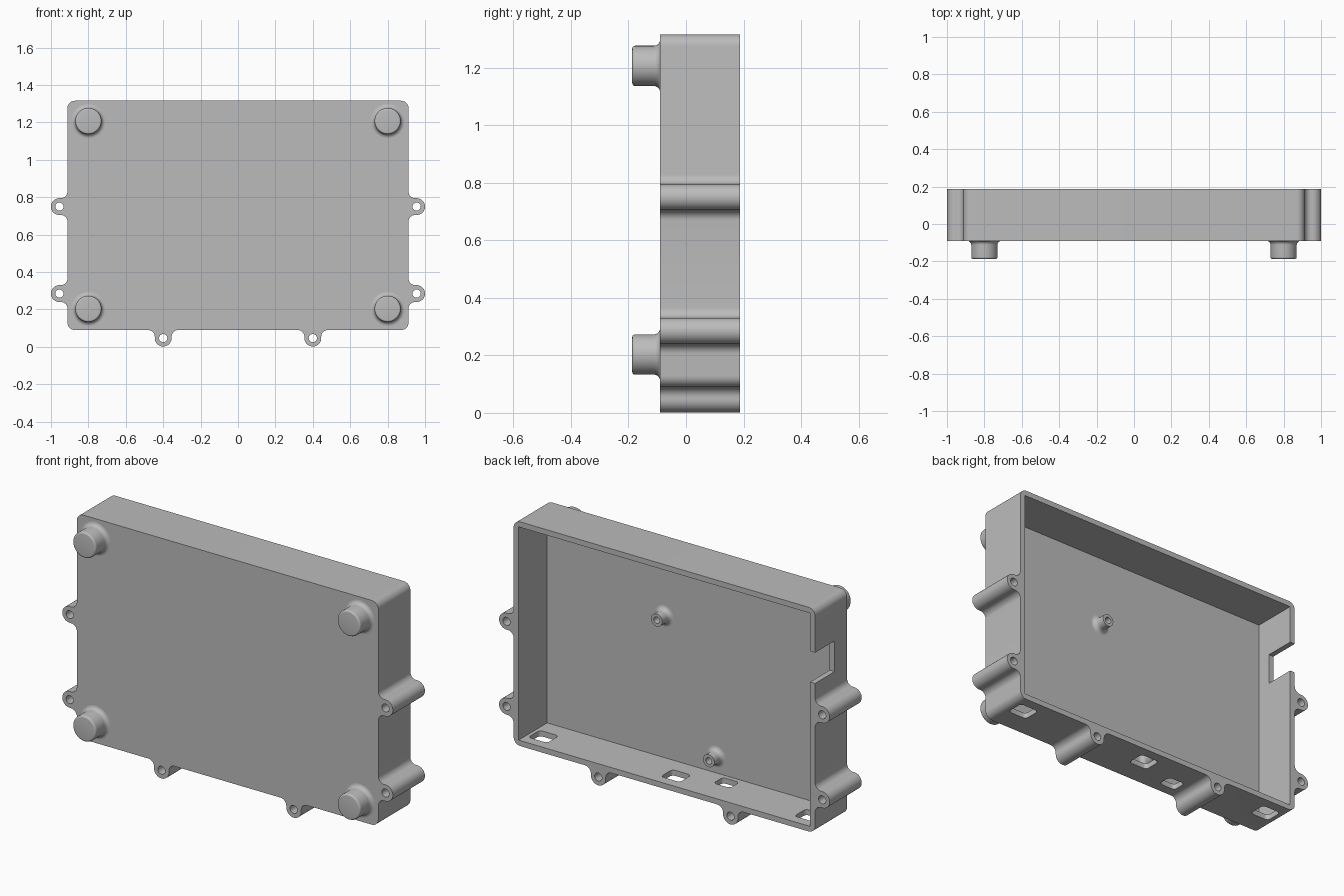
import bpy, bmesh
from math import cos, sin, radians, pi
from mathutils import Vector, Matrix

cube = bpy.data.objects.get("Cube")
if cube:
    bpy.data.objects.remove(cube, do_unlink=True)

# Main dimensions
HALF_W, Z_LOW, Z_TOP = 0.912, 0.09, 1.316
FRONT, BACK, FLOOR = -0.09, 0.187, -0.06
WALL, CORNER = 0.03, 0.04
LUG_R, LUG_OUT, LUG_FILLET, HOLE_R = 0.045, 0.043, 0.035, 0.022
SIDE_LUGS, LOW_LUGS = (0.285, 0.75), (-0.4, 0.4)

grey = bpy.data.materials.new("plain grey")
grey.use_nodes = True
grey.diffuse_color = (0.5, 0.5, 0.5, 1)
grey.node_tree.nodes["Principled BSDF"].inputs["Base Color"].default_value = (0.5, 0.5, 0.5, 1)


def finish(name, bm):
    bmesh.ops.recalc_face_normals(bm, faces=bm.faces)
    mesh = bpy.data.meshes.new(name)
    bm.to_mesh(mesh)
    bm.free()
    mesh.materials.append(grey)
    obj = bpy.data.objects.new(name, mesh)
    bpy.context.collection.objects.link(obj)
    return obj


def arc(cx, cz, r, start, end, n):
    angles = [radians(start + (end - start) * i / n) for i in range(n + 1)]
    return [Vector((cx + r * cos(a), cz + r * sin(a))) for a in angles]


def prism(name, outline, y0, y1):
    """Extrude an x-z outline along y."""
    bm = bmesh.new()
    face = bm.faces.new([bm.verts.new((p.x, y0, p.y)) for p in outline])
    new = bmesh.ops.extrude_face_region(bm, geom=[face])["geom"]
    bmesh.ops.translate(bm, vec=(0, y1 - y0, 0),
                        verts=[v for v in new if isinstance(v, bmesh.types.BMVert)])
    return finish(name, bm)


def box(name, low, high, round_z=0):
    """Box between two corners, with optionally rounded upright edges."""
    low, high = Vector(low), Vector(high)
    bm = bmesh.new()
    bmesh.ops.create_cube(bm, size=1, matrix=Matrix.Translation((low + high) / 2)
                          @ Matrix.Diagonal((*(high - low), 1)))
    if round_z:
        upright = [e for e in bm.edges
                   if (e.verts[0].co - e.verts[1].co).xy.length < 1e-5]
        bmesh.ops.bevel(bm, geom=upright, offset=round_z, segments=5,
                        affect='EDGES', profile=0.5)
    return finish(name, bm)


def lathe(name, x, z, profile):
    """Revolve (radius, y) points around a front-to-back axis."""
    bm = bmesh.new()
    verts = [bm.verts.new((r, y, 0)) for r, y in profile]
    edges = [bm.edges.new(pair) for pair in zip(verts, verts[1:])]
    bmesh.ops.spin(bm, geom=verts + edges, cent=(0, 0, 0), axis=(0, 1, 0),
                   angle=2 * pi, steps=48, use_duplicate=False)
    bmesh.ops.remove_doubles(bm, verts=bm.verts, dist=1e-5)
    obj = finish(name, bm)
    obj.location = (x, 0, z)
    return obj


def cut(target, cutter):
    cutter.hide_render = True
    mod = target.modifiers.new("cut", 'BOOLEAN')
    mod.operation, mod.solver, mod.object = 'DIFFERENCE', 'EXACT', cutter
    bpy.context.view_layer.objects.active = target
    bpy.ops.object.modifier_apply(modifier=mod.name)
    bpy.data.objects.remove(cutter, do_unlink=True)


# Outline of one screw lug: along the wall, outward from the wall
lug = (arc(-LUG_R - LUG_FILLET, LUG_FILLET, LUG_FILLET, -90, 0, 10)
       + arc(0, LUG_OUT, LUG_R, 180, 0, 24)
       + arc(LUG_R + LUG_FILLET, LUG_FILLET, LUG_FILLET, 180, 270, 10))

# Case outline: walk the four sides, adding lugs and rounded corners
mid_z, half_h = (Z_LOW + Z_TOP) / 2, (Z_TOP - Z_LOW) / 2
side_ts = [z - mid_z for z in SIDE_LUGS]
sides = [(half_h, HALF_W, LOW_LUGS), (HALF_W, half_h, side_ts),
         (half_h, HALF_W, ()), (HALF_W, half_h, [-t for t in reversed(side_ts)])]
outline, centres = [], []
for i, (reach, half, stops) in enumerate(sides):
    along = Vector((cos(i * pi / 2), sin(i * pi / 2)))
    out = Vector((along.y, -along.x))
    wall = Vector((0, mid_z)) + out * reach
    for t in stops:
        outline += [wall + along * (t + p.x) + out * p.y for p in lug]
        centres.append(wall + along * t + out * LUG_OUT)
    c = wall + along * (half - CORNER) - out * CORNER
    outline += arc(c.x, c.y, CORNER, i * 90 - 90, i * 90, 10)

case = prism("case", outline, FRONT, BACK)

# Hollow the case from the back
inner = HALF_W - WALL
cut(case, box("cavity", (-inner, FLOOR, Z_LOW + WALL), (inner, BACK + 0.1, Z_TOP - WALL)))

# Screw holes through the lugs
for c in centres:
    cut(case, prism("lug_hole", arc(c.x, c.y, HOLE_R, 0, 345, 23), FRONT - 0.1, BACK + 0.1))

# Cable slots in the bottom wall: x, y, width, depth
for x, y, w, d in ((0.805, 0.082, 0.115, 0.1), (0.003, 0.082, 0.115, 0.1),
                   (-0.248, 0.005, 0.1, 0.08), (-0.805, 0.082, 0.115, 0.1)):
    cut(case, box("slot", (x - w / 2, y - d / 2, Z_LOW - 0.05),
                  (x + w / 2, y + d / 2, Z_LOW + 0.06), 0.02))

# Open notch in the right wall
cut(case, box("notch", (-HALF_W - 0.05, 0.018, 0.91), (-inner + 0.05, BACK + 0.1, 1.078)))
parts = [case]

# Round feet with a flared base and softened tip
R, TIP, FLARE, SOFT = 0.07, -0.187, 0.022, 0.01
foot = [(0, FRONT + 0.01), (R + FLARE, FRONT + 0.01)]
foot += arc(R + FLARE, FRONT - FLARE, FLARE, 90, 180, 8)
foot += arc(R - SOFT, TIP + SOFT, SOFT, 0, -90, 5) + [(0, TIP)]
for side, x in (("right", -0.8), ("left", 0.8)):
    for level, z in (("lower", 0.203), ("upper", 1.207)):
        parts.append(lathe(f"{level}_{side}_foot", x, z, foot))

# Hollow standoffs on the inside floor
R, TIP, FLARE, BORE = 0.034, 0.004, 0.025, 0.018
post = [(0, FLOOR - 0.01), (R + FLARE, FLOOR - 0.01)]
post += arc(R + FLARE, FLOOR + FLARE, FLARE, 270, 180, 8)
post += [(R, TIP), (BORE, TIP), (BORE, FLOOR + 0.005), (0, FLOOR + 0.005)]
for level, x, z in (("upper", 0.175, 0.895), ("lower", -0.14, 0.21)):
    parts.append(lathe(f"{level}_standoff", x, z, post))

# Smooth rounded surfaces, keep hard edges
bpy.ops.object.select_all(action='DESELECT')
for obj in parts:
    obj.select_set(True)
bpy.context.view_layer.objects.active = case
bpy.ops.object.shade_smooth_by_angle(angle=radians(30))
